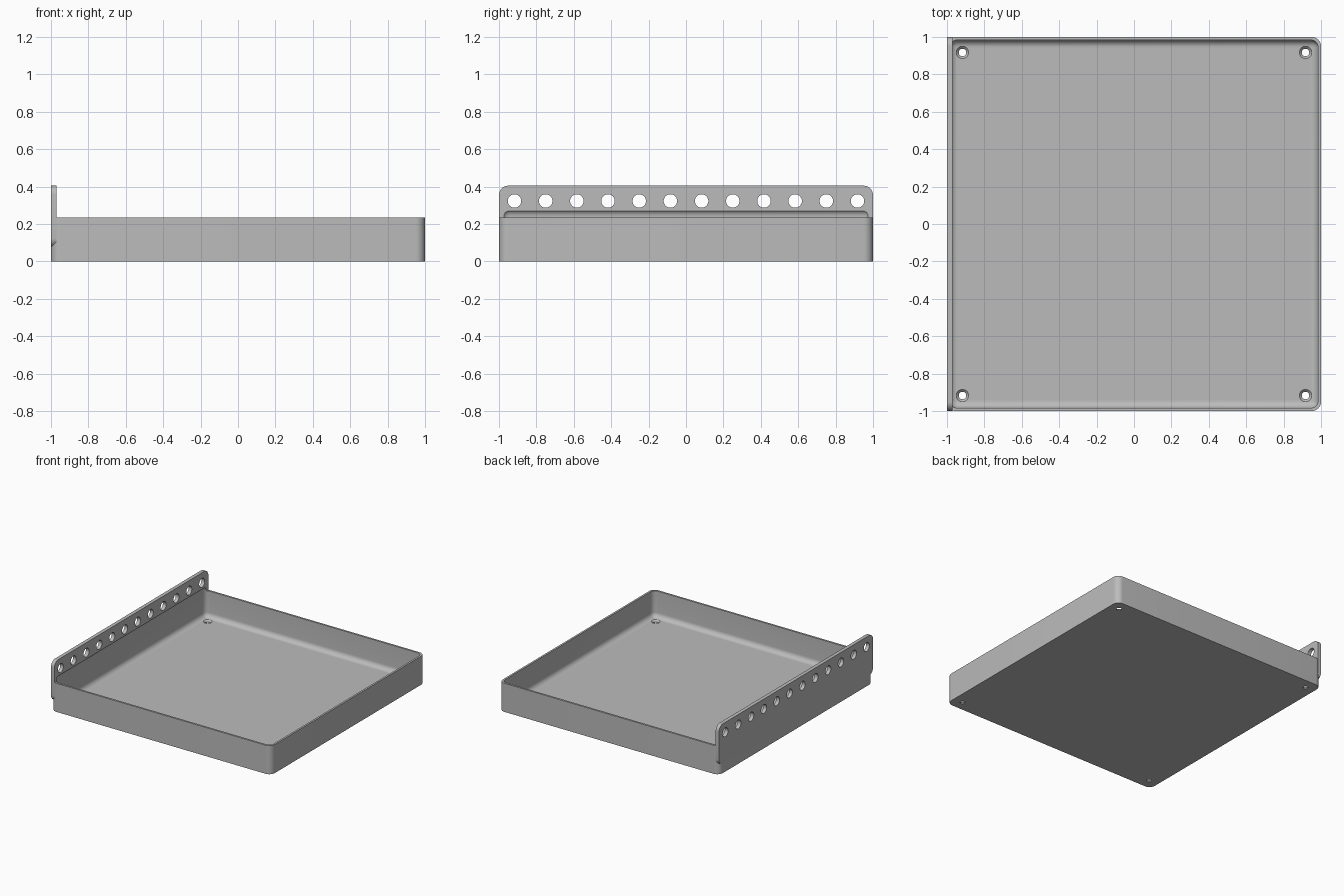
import bpy, bmesh, math
from mathutils import Matrix, Vector

cube = bpy.data.objects.get("Cube")
if cube:
    bpy.data.objects.remove(cube, do_unlink=True)

grey = bpy.data.materials.new("plain grey")
grey.use_nodes = True
colour = (0.5, 0.5, 0.5, 1)
grey.diffuse_color = colour
grey.node_tree.nodes["Principled BSDF"].inputs["Base Color"].default_value = colour


def make_object(name, bm):
    mesh = bpy.data.meshes.new(name)
    bmesh.ops.recalc_face_normals(bm, faces=bm.faces)
    bm.to_mesh(mesh)
    bm.free()
    mesh.materials.append(grey)
    obj = bpy.data.objects.new(name, mesh)
    bpy.context.collection.objects.link(obj)
    return obj


def rounded_box(name, low, high, radius, axis=None, segments=8):
    """Box with the edges along one axis (or every edge) rounded."""
    bm = bmesh.new()
    low, high = Vector(low), Vector(high)
    bmesh.ops.create_cube(bm, size=1, matrix=Matrix.Translation((low + high) / 2)
                          @ Matrix.Diagonal((*(high - low), 1)))
    edges = [e for e in bm.edges if axis is None
             or abs(e.verts[0].co[axis] - e.verts[1].co[axis]) > 1e-4]
    bmesh.ops.bevel(bm, geom=edges, offset=radius, offset_type='OFFSET',
                    segments=segments, profile=0.5, affect='EDGES')
    return make_object(name, bm)


def add_cone(bm, r1, r2, depth, matrix):
    bmesh.ops.create_cone(bm, cap_ends=True, segments=32, radius1=r1,
                          radius2=r2, depth=depth, matrix=matrix)


def boolean(target, tool, operation):
    mod = target.modifiers.new(operation.lower(), 'BOOLEAN')
    mod.operation = operation
    mod.solver = 'EXACT'
    mod.object = tool
    bpy.context.view_layer.objects.active = target
    bpy.ops.object.modifier_apply(modifier=mod.name)
    bpy.data.objects.remove(tool, do_unlink=True)


wall, floor, rim, hole_pos = 0.016, 0.02, 0.235, 0.917

# Tray body joined with the upright mounting flange
tray = rounded_box("tray", (-1, -1, 0), (1, 1, rim), 0.05, axis=2)
flange = rounded_box("flange", (-1, -1, 0.075), (-0.97, 1, 0.405), 0.05, axis=0)
boolean(tray, flange, 'UNION')

# Hollow with rounded edges, also biting slightly into the flange
inner = 1 - wall
cavity = rounded_box("cavity_cutter", (-inner, -inner, floor),
                     (inner, inner, 0.28), 0.04)
boolean(tray, cavity, 'DIFFERENCE')

# Row of holes through the flange
bm = bmesh.new()
count = 12
for i in range(count):
    y = hole_pos * (2 * i / (count - 1) - 1)
    add_cone(bm, 0.036, 0.036, 0.2, Matrix.Translation((-1, y, 0.323))
             @ Matrix.Rotation(math.pi / 2, 4, 'Y'))
boolean(tray, make_object("flange_hole_cutter", bm), 'DIFFERENCE')

# Countersunk screw holes in the floor corners
corners = [(x, y) for x in (-hole_pos, hole_pos) for y in (-hole_pos, hole_pos)]
for name, r1, r2, low, high in (("screw_hole_cutter", 0.02, 0.02, -0.1, 0.1),
                                ("countersink_cutter", 0.016, 0.038, 0.003, 0.025)):
    bm = bmesh.new()
    for x, y in corners:
        add_cone(bm, r1, r2, high - low, Matrix.Translation((x, y, (low + high) / 2)))
    boolean(tray, make_object(name, bm), 'DIFFERENCE')

# Smooth the rounded edges, keep the rims sharp
bpy.ops.object.select_all(action='DESELECT')
tray.select_set(True)
bpy.context.view_layer.objects.active = tray
bpy.ops.object.shade_smooth_by_angle(angle=math.radians(30))
